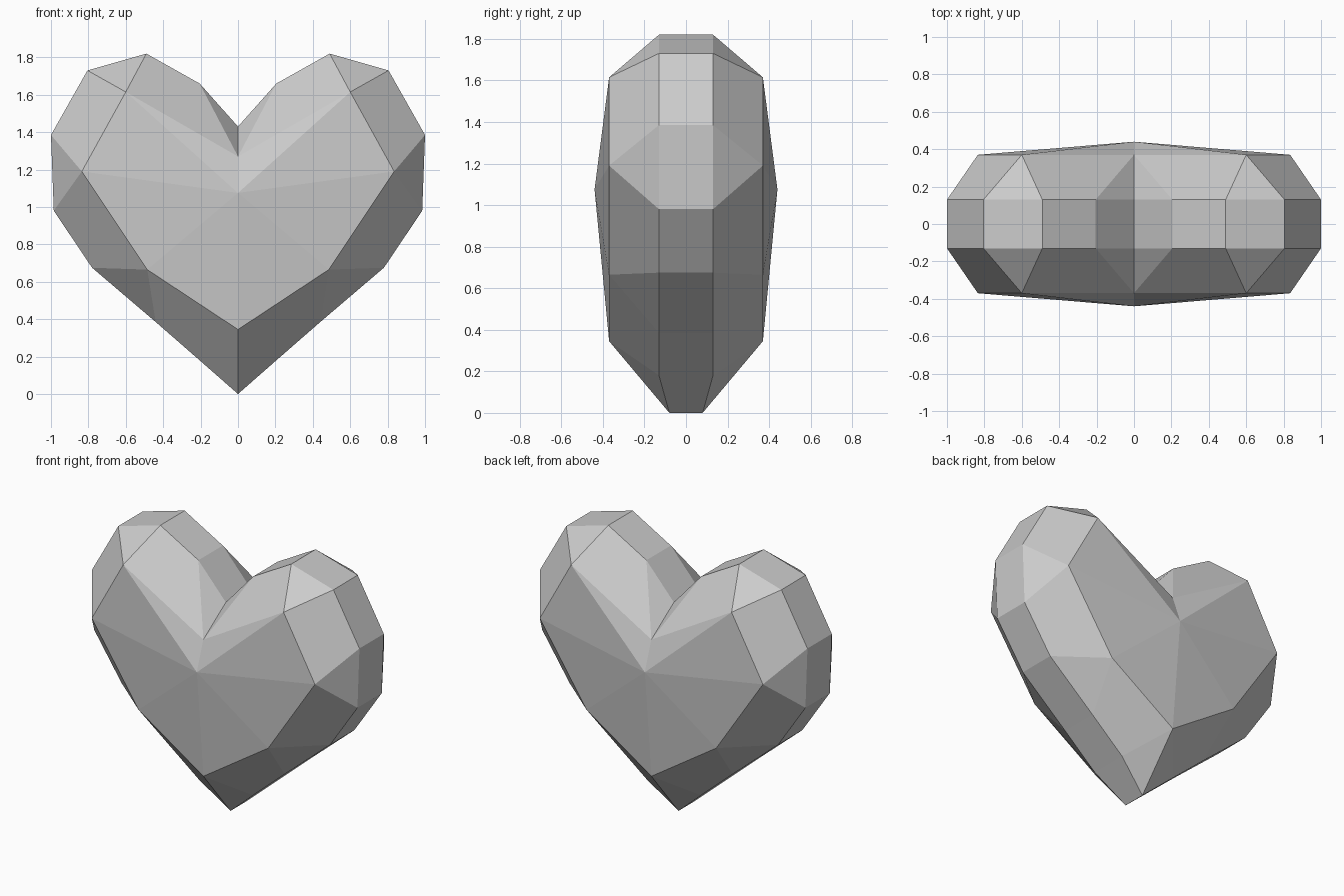
import bpy, bmesh

if "Cube" in bpy.data.objects:
    bpy.data.objects.remove(bpy.data.objects["Cube"])

# Right-half profiles (x, z), from the notch round to the bottom tip
rim = [(0, 1.43), (.205, 1.66), (.49, 1.82), (.805, 1.73), (1, 1.385),
       (.985, .98), (.78, .675), (.44, .385), (.205, .18), (0, 0)]
face = [(0, 1.27), (.60, 1.615), (.835, 1.19), (.485, .665), (0, .345)]

bm = bmesh.new()
last = len(rim) - 1
M = [bm.verts.new((x, 0, z)) for x, z in rim]
R = [bm.verts.new((x, -.08 if i == last else -.13, z)) for i, (x, z) in enumerate(rim)]
F = [bm.verts.new((x, -.37, z)) for x, z in face]
centre = bm.verts.new((0, -.44, 1.075))

# Flat edge band, out to the middle plane
for i in range(last):
    bm.faces.new((M[i], R[i], R[i + 1], M[i + 1]))

# Facet fan on the front
for a, b in zip(F, F[1:]):
    bm.faces.new((centre, a, b))

# Sloping facets: alternating triangles and quads from rim to front
for k in range(4):
    bm.faces.new((F[k], R[2 * k], R[2 * k + 1]))
    bm.faces.new((F[k], R[2 * k + 1], R[2 * k + 2], F[k + 1]))
# The lower side has one extra rim point, so shift the final facets
bm.faces.ensure_lookup_table()
bmesh.ops.delete(bm, geom=[bm.faces[-1]], context='FACES_ONLY')
bm.faces.new((F[3], R[7], R[8], F[4]))
bm.faces.new((F[4], R[8], R[9]))

bmesh.ops.recalc_face_normals(bm, faces=bm.faces)
bm.faces.ensure_lookup_table()
front = min(bm.faces, key=lambda f: f.calc_center_median().y)
if front.normal.y > 0:
    bmesh.ops.reverse_faces(bm, faces=bm.faces)

mesh = bpy.data.meshes.new("heart")
bm.to_mesh(mesh)
bm.free()
heart = bpy.data.objects.new("heart", mesh)
bpy.context.collection.objects.link(heart)

# Mirror the quarter left-right and front-back
mirror = heart.modifiers.new("mirror", 'MIRROR')
mirror.use_axis = (True, True, False)
mirror.merge_threshold = .001
